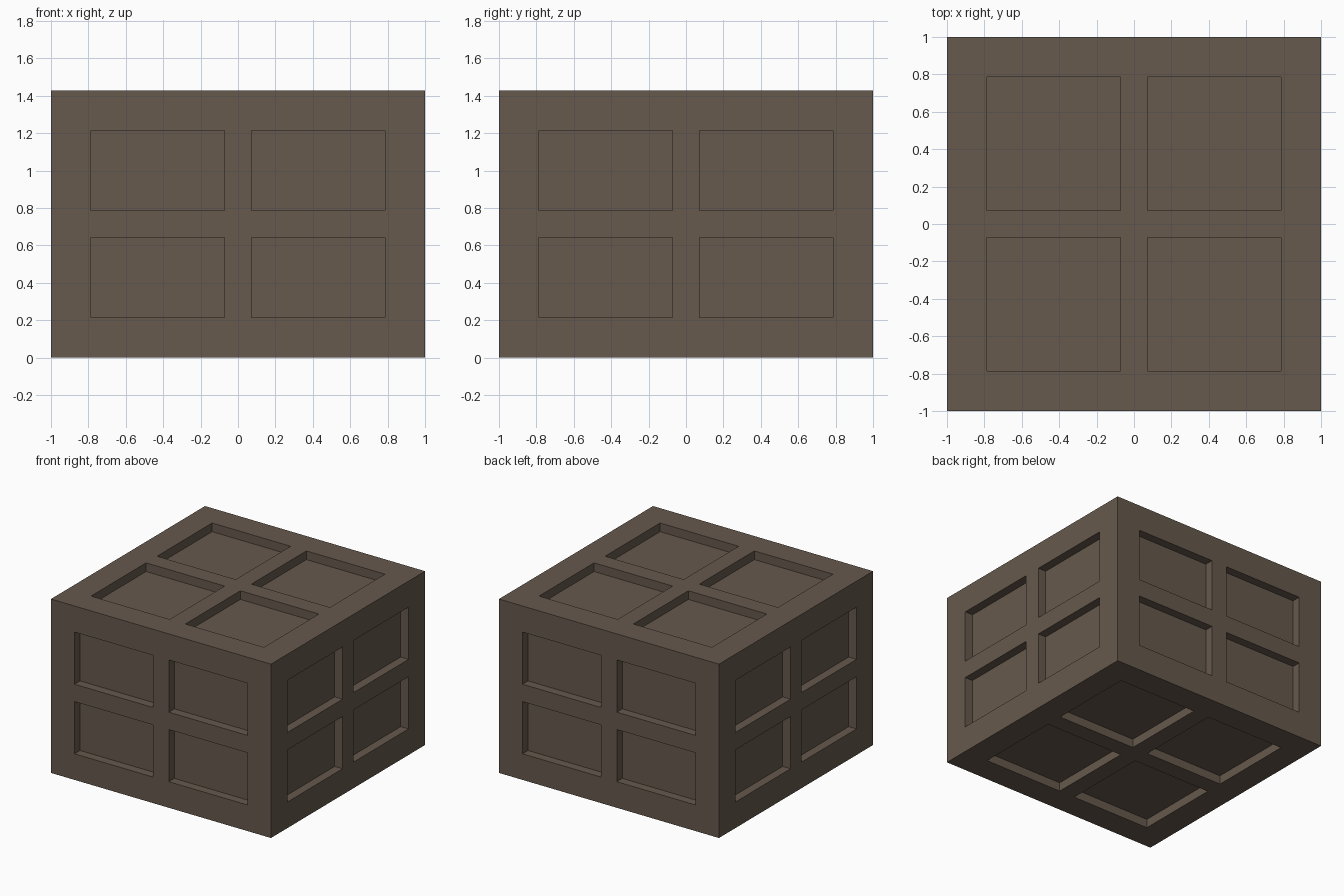
import bpy
import bmesh
from mathutils import Vector

if "Cube" in bpy.data.objects:
    bpy.data.objects.remove(bpy.data.objects["Cube"], do_unlink=True)

UNIT = 1 / 14                      # frame module
HALF = Vector((14, 14, 10)) * UNIT  # half size of the box
BORDER, RAIL, DEPTH = 3 * UNIT, UNIT, UNIT

# Brown wood colour
wood = bpy.data.materials.new("dark_brown_wood")
wood.use_nodes = True
colour = (0.133, 0.100, 0.074, 1)
wood.diffuse_color = colour
bsdf = next(n for n in wood.node_tree.nodes if n.type == "BSDF_PRINCIPLED")
bsdf.inputs["Base Color"].default_value = colour
bsdf.inputs["Roughness"].default_value = 0.8

# Solid box
bm = bmesh.new()
bmesh.ops.create_cube(bm, size=2)
bmesh.ops.scale(bm, vec=HALF, verts=bm.verts)

# Cut lines for the outer borders and the centre rails, on all three axes
for axis in range(3):
    normal = Vector((0, 0, 0))
    normal[axis] = 1
    outer = HALF[axis] - BORDER
    for pos in (-outer, -RAIL, RAIL, outer):
        bmesh.ops.bisect_plane(bm, geom=bm.verts[:] + bm.edges[:] + bm.faces[:],
                               plane_co=normal * pos, plane_no=normal)
bm.normal_update()


def is_panel(face):
    """True for the four cells of each side between border and rail."""
    c = face.calc_center_median()
    side = max(range(3), key=lambda a: abs(face.normal[a]))
    return all(RAIL < abs(c[a]) < HALF[a] - BORDER for a in range(3) if a != side)


# Sink four square-edged panels into every side
panels = [f for f in bm.faces if is_panel(f)]
bmesh.ops.inset_individual(bm, faces=panels, thickness=0, depth=-DEPTH)
bmesh.ops.translate(bm, vec=(0, 0, HALF.z), verts=bm.verts)
bm.normal_update()

mesh = bpy.data.meshes.new("panelled_box")
bm.to_mesh(mesh)
bm.free()
mesh.materials.append(wood)
box = bpy.data.objects.new("panelled_box", mesh)
bpy.context.collection.objects.link(box)
